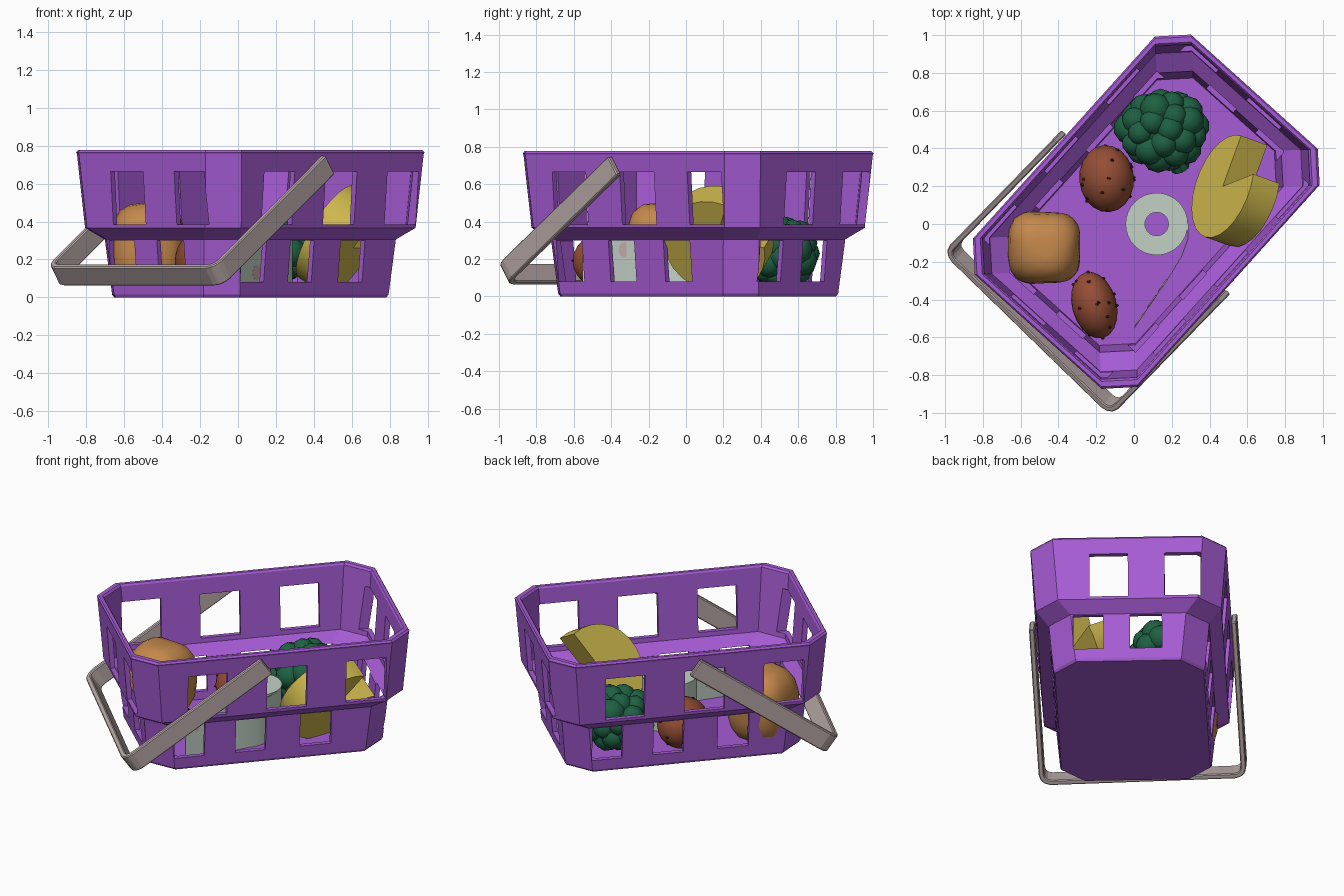
import bpy, bmesh, math, random
from mathutils import Matrix, Vector

if "Cube" in bpy.data.objects:
    bpy.data.objects.remove(bpy.data.objects["Cube"])

random.seed(4)
CENTRE = Vector((0.065, 0.065, 0))


def mat(name, rgb):
    m = bpy.data.materials.new(name)
    m.diffuse_color = (*rgb, 1)
    m.use_nodes = True
    m.node_tree.nodes["Principled BSDF"].inputs["Base Color"].default_value = m.diffuse_color
    return m


PURPLE = mat("purple plastic", (0.38, 0.105, 0.66))
GREY = mat("warm grey plastic", (0.47, 0.385, 0.38))
GREEN = mat("dark green", (0.013, 0.12, 0.055))
RUST = mat("rust brown", (0.30, 0.075, 0.035))
DARK = mat("dark brown", (0.05, 0.012, 0.01))
TAN = mat("bread tan", (0.55, 0.245, 0.07))
YELLOW = mat("cheese yellow", (0.62, 0.48, 0.075))
PAPER = mat("pale paper", (0.54, 0.64, 0.56))
PINK = mat("pale pink print", (0.60, 0.43, 0.43))


def finish(name, bm, material, smooth=None, matrix=None):
    bmesh.ops.recalc_face_normals(bm, faces=bm.faces)
    me = bpy.data.meshes.new(name)
    bm.to_mesh(me)
    bm.free()
    ob = bpy.data.objects.new(name, me)
    bpy.context.collection.objects.link(ob)
    me.materials.append(material)
    if matrix:
        ob.matrix_world = matrix
    if smooth:
        bpy.ops.object.select_all(action='DESELECT')
        ob.select_set(True)
        bpy.context.view_layer.objects.active = ob
        bpy.ops.object.shade_smooth_by_angle(angle=math.radians(smooth))
    return ob


def loft(bm, rings, closed=False):
    """Bridge equal-length closed rings; cap the ends unless closed."""
    vs = [[bm.verts.new(p) for p in r] for r in rings]
    n = len(vs[0])
    pairs = list(zip(vs, vs[1:])) + ([(vs[-1], vs[0])] if closed else [])
    for a, b in pairs:
        for i in range(n):
            j = (i + 1) % n
            bm.faces.new((a[i], a[j], b[j], b[i]))
    if not closed:
        bm.faces.new(vs[0])
        bm.faces.new(vs[-1])


def ribbon(bm, path, thick, z0, z1):
    """Strip following a 2D path, thickened to one side and extruded in z."""
    rings = []
    for i, p in enumerate(path):
        p = Vector(p)
        d0 = (p - Vector(path[i - 1])).normalized() if i else None
        d1 = (Vector(path[i + 1]) - p).normalized() if i < len(path) - 1 else None
        t = ((d0 or d1) + (d1 or d0)).normalized()
        q = p + Vector((-t.y, t.x)) * thick / (t.dot(d0 or d1))
        rings.append([(p.x, p.y, z0), (q.x, q.y, z0), (q.x, q.y, z1), (p.x, p.y, z1)])
    loft(bm, rings)


def ball(bm, centre, radii, subdiv=2, rot=None):
    m = Matrix.Translation(centre) @ (rot or Matrix()) @ Matrix.Diagonal((*radii, 1))
    return bmesh.ops.create_icosphere(bm, subdivisions=subdiv, radius=1, matrix=m)['verts']


# ---- basket shell: chamfered rectangle lofted up the outside and down the inside
def octagon(d, z, U=0.855, W=0.587, c=0.135):
    u, w = U - d, W - d
    return [(u, w - c, z), (u - c, w, z), (c - u, w, z), (-u, w - c, z),
            (-u, c - w, z), (c - u, -w, z), (u - c, -w, z), (u, c - w, z)]


place = Matrix.Translation(CENTRE) @ Matrix.Rotation(math.radians(48), 4, 'Z')
profile = [(0.142, 0), (0.134, 0.015), (0.107, 0.305), (0.033, 0.367), (0.003, 0.755),
           (0.0, 0.765), (0.008, 0.777), (0.028, 0.777), (0.036, 0.765), (0.064, 0.355),
           (0.137, 0.295), (0.163, 0.03)]
bm = bmesh.new()
loft(bm, [octagon(d, z) for d, z in profile])
basket = finish("basket", bm, PURPLE, matrix=place)

# window cutters; the two opposite walls are half-turn copies
UPPER, LOWER = (0.385, 0.665), (0.08, 0.30)
windows = [(a, b, -0.8, -0.40, UPPER) for a, b in ((-0.53, -0.29), (-0.045, 0.2), (0.44, 0.685))]
windows += [(a, b, -0.7, -0.38, LOWER) for a, b in ((-0.59, -0.405), (-0.215, -0.03), (0.18, 0.37))]
windows += [(-1.0, -0.72, a, b, UPPER) for a, b in ((0.0, 0.23), (-0.435, -0.22))]
windows += [(-0.9, -0.62, a, b, LOWER) for a, b in ((0.15, 0.33), (-0.2, -0.01))]
bm = bmesh.new()
for x0, x1, y0, y1, (z0, z1) in windows:
    for s in (1, -1):
        loft(bm, [[(s * x0, s * y0, z), (s * x1, s * y0, z), (s * x1, s * y1, z), (s * x0, s * y1, z)]
                  for z in (z0, z1)])
cutter = finish("window_cutter", bm, PURPLE, matrix=place)
cutter.hide_render = True
mod = basket.modifiers.new("windows", 'BOOLEAN')
mod.operation, mod.solver, mod.object = 'DIFFERENCE', 'EXACT', cutter
bpy.context.view_layer.objects.active = basket
bpy.context.view_layer.update()
bpy.ops.object.modifier_apply(modifier="windows")
bpy.data.objects.remove(cutter)

# ---- swinging handle, dropped towards the front left
L, H, R = 1.03, 0.622, 0.07
path = [(0, -H)]
for cy, a0 in ((-H + R, -90), (H - R, 0)):
    for k in range(4):
        a = math.radians(a0 + 30 * k)
        path.append((L - R + R * math.cos(a), cy + R * math.sin(a)))
path.append((0, H))
bm = bmesh.new()
ribbon(bm, path, 0.033, -0.06, 0.06)
tilt = (Matrix.Translation(CENTRE + Vector((-0.024, -0.024, 0.70)))
        @ Matrix.Rotation(math.radians(45.8 + 180), 4, 'Z') @ Matrix.Rotation(math.radians(35), 4, 'Y'))
handle = finish("handle", bm, GREY, matrix=tilt)
bev = handle.modifiers.new("soft_edges", 'BEVEL')
bev.width, bev.segments = 0.006, 1

# ---- broccoli: lobes spread over an ellipsoid, plus core and stem
bm = bmesh.new()
c = Vector((0.15, 0.5, 0.24))
ball(bm, c, (0.19, 0.17, 0.15))
N = 36
for i in range(N):
    z = 1 - 2 * (i + 0.5) / N
    r, a = math.sqrt(1 - z * z), i * 2.39996
    s = random.uniform(0.068, 0.088)
    ball(bm, c + Vector((0.175 * r * math.cos(a), 0.145 * r * math.sin(a), 0.125 * z)), (s, s, s))
stem_dir = Vector((0.09, -0.19, -0.1))
bmesh.ops.create_cone(bm, segments=8, radius1=0.05, radius2=0.05, depth=0.16, cap_ends=True,
                      matrix=Matrix.Translation(c + stem_dir * 0.75)
                      @ stem_dir.to_track_quat('Z', 'Y').to_matrix().to_4x4())
finish("broccoli", bm, GREEN, 40)

# ---- two potatoes with dark eyes
for n, (pos, radii, turn) in enumerate((((-0.145, 0.24, 0.185), (0.145, 0.178, 0.155), 5),
                                        ((-0.21, -0.43, 0.19), (0.118, 0.18, 0.155), 15))):
    rot = Matrix.Rotation(math.radians(turn), 4, 'Z')
    bm = bmesh.new()
    ball(bm, pos, radii, 3, rot)
    finish(f"potato_{n + 1}", bm, RUST, 60)
    bm = bmesh.new()
    for i in range(26):
        d = Vector([random.gauss(0, 1) for _ in range(3)]).normalized()
        p = Vector(pos) + rot @ Vector([d[k] * radii[k] for k in range(3)])
        ball(bm, p, (0.011, 0.009, 0.007), 1)
    finish(f"potato_{n + 1}_eyes", bm, DARK)

# ---- bread roll: squared-off lumpy ball
bm = bmesh.new()
for v in ball(bm, (0, 0, 0), (1, 1, 1), 3):
    k = sum(abs(x) ** 3 for x in v.co) ** (-1 / 3)
    k *= 1 + 0.03 * math.sin(4 * v.co.x + 1) * math.cos(3 * v.co.y + 2 * v.co.z)
    v.co = Vector((v.co.x * 0.195, v.co.y * 0.193, v.co.z * 0.232)) * k
finish("bread_roll", bm, TAN, 60, Matrix.Translation((-0.475, -0.125, 0.265)))

# ---- cheese wheel with a missing wedge, leaning on the wall
h = Vector((0.94, -0.34, 0))
s_ax = Vector((0.34, 0.94, 0))
t_ax = (h * 0.5 + Vector((0, 0, 0.866))).normalized()
nrm = s_ax.cross(t_ax).normalized()
if nrm.z < 0:
    nrm = -nrm
face_c = Vector((0.47, 0.2, 0.345))
flat = [(0, 0)]
for i in range(22):
    a = math.radians(66 + 294 * i / 21)
    flat.append((0.285 * math.cos(a), 0.285 * math.sin(a)))
bm = bmesh.new()
loft(bm, [[face_c + s_ax * a + t_ax * b - nrm * k for a, b in flat] for k in (0, 0.17)])
finish("cheese_wheel", bm, YELLOW, 25)

# ---- paper roll with a loose sheet and printed dots
bm = bmesh.new()
loft(bm, [[(0.12 + r * math.cos(a), r * math.sin(a), z)
           for a in (math.tau * i / 32 for i in range(32))]
          for r, z in ((0.165, 0.032), (0.165, 0.34), (0.062, 0.34), (0.062, 0.032))], closed=True)
finish("paper_roll", bm, PAPER, 40)
bm = bmesh.new()
ribbon(bm, [(0.283, 0.0), (0.283, -0.08), (0.25, -0.17), (0.19, -0.27), (0.10, -0.40), (0.0, -0.55)],
       0.005, 0.032, 0.335)
finish("paper_sheet", bm, PAPER, 40)
bm = bmesh.new()
face = Vector((0.83, -0.56, 0)).to_track_quat('Z', 'Y').to_matrix().to_4x4()
for f, z in ((0.2, 0.25), (0.5, 0.13), (0.85, 0.22)):
    p = Vector((0.19 - 0.19 * f, -0.27 - 0.28 * f, z))
    bmesh.ops.create_cone(bm, segments=12, radius1=0.04, radius2=0.04, depth=0.009,
                          cap_ends=True, matrix=Matrix.Translation(p) @ face)
finish("paper_print", bm, PINK)
